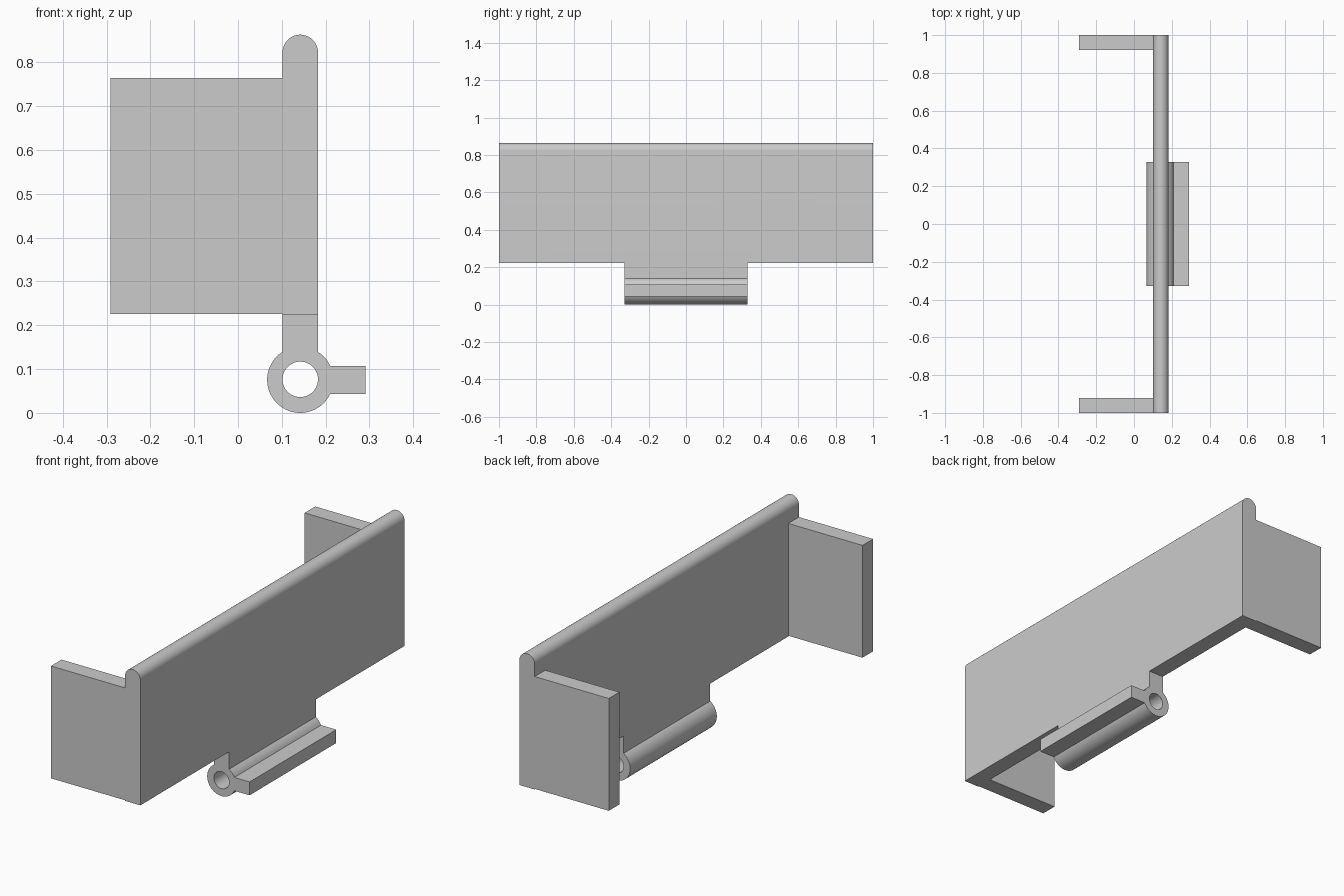
import bpy, bmesh
from math import sin, cos, acos, asin, pi

if "Cube" in bpy.data.objects:
    bpy.data.objects.remove(bpy.data.objects["Cube"])

CX, HALF_T = 0.142, 0.0405        # plate centre line and half thickness
X0, X1 = CX - HALF_T, CX + HALF_T
HZ, HR = 0.0755, 0.0755           # hinge barrel centre height and radius


def arc(cx, cz, r, a0, a1, n):
    return [(cx + r * cos(a0 + (a1 - a0) * i / n),
             cz + r * sin(a0 + (a1 - a0) * i / n)) for i in range(n + 1)]


def extrude_profile(name, loops, y0, y1):
    """Extrude closed XZ outlines (outer first, then holes) from y0 to y1."""
    bm = bmesh.new()
    edges = []
    for pts in loops:
        vs = [bm.verts.new((x, y0, z)) for x, z in pts]
        edges += [bm.edges.new((vs[i - 1], vs[i])) for i in range(len(vs))]
    bmesh.ops.triangle_fill(bm, edges=edges, use_beauty=True, use_dissolve=False)
    ext = bmesh.ops.extrude_face_region(bm, geom=bm.faces[:], use_keep_orig=True)
    for g in ext["geom"]:
        if isinstance(g, bmesh.types.BMVert):
            g.co.y = y1
    bmesh.ops.recalc_face_normals(bm, faces=bm.faces[:])
    me = bpy.data.meshes.new(name)
    bm.to_mesh(me)
    bm.free()
    ob = bpy.data.objects.new(name, me)
    bpy.context.collection.objects.link(ob)
    return ob


# Upright plate with rounded top edge
plate = extrude_profile("hinged_panel",
                        [[(X0, 0.223), (X1, 0.223)] + arc(CX, 0.8225, HALF_T, 0, pi, 24)],
                        -1, 1)

# Side flanges at both ends, sunk slightly into the plate
flange = [(-0.291, 0.226), (CX, 0.226), (CX, 0.764), (-0.291, 0.764)]
parts = [extrude_profile("side_flange", [flange], *ys) for ys in ((-1, -0.92), (0.92, 1))]

# Hinge: neck, barrel with pin hole, and stop tab in one section
neck_a, tab_h = acos(HALF_T / HR), 0.032
tab_a = asin(tab_h / HR)
outline = ([(X1, 0.26)] + arc(CX, HZ, HR, neck_a, tab_a, 6)
           + [(0.291, HZ + 0.0015 + tab_h), (0.291, HZ + 0.0015 - tab_h)]
           + arc(CX, HZ, HR, -tab_a, -pi - neck_a, 40) + [(X0, 0.26)])
# keep the tab faces level where they meet the barrel
outline[8] = (0.291, outline[7][1])
outline[9] = (0.291, outline[10][1])
hole = arc(CX, HZ + 0.001, HALF_T, 0, 2 * pi, 40)[:-1]
parts.append(extrude_profile("hinge", [outline, hole], -0.328, 0.328))

# Union everything into one solid
bpy.context.view_layer.objects.active = plate
plate.select_set(True)
for p in parts:
    mod = plate.modifiers.new("union", 'BOOLEAN')
    mod.operation, mod.solver, mod.object = 'UNION', 'EXACT', p
    bpy.ops.object.modifier_apply(modifier=mod.name)
    bpy.data.objects.remove(p)

bpy.ops.object.shade_smooth_by_angle(angle=pi / 6)
